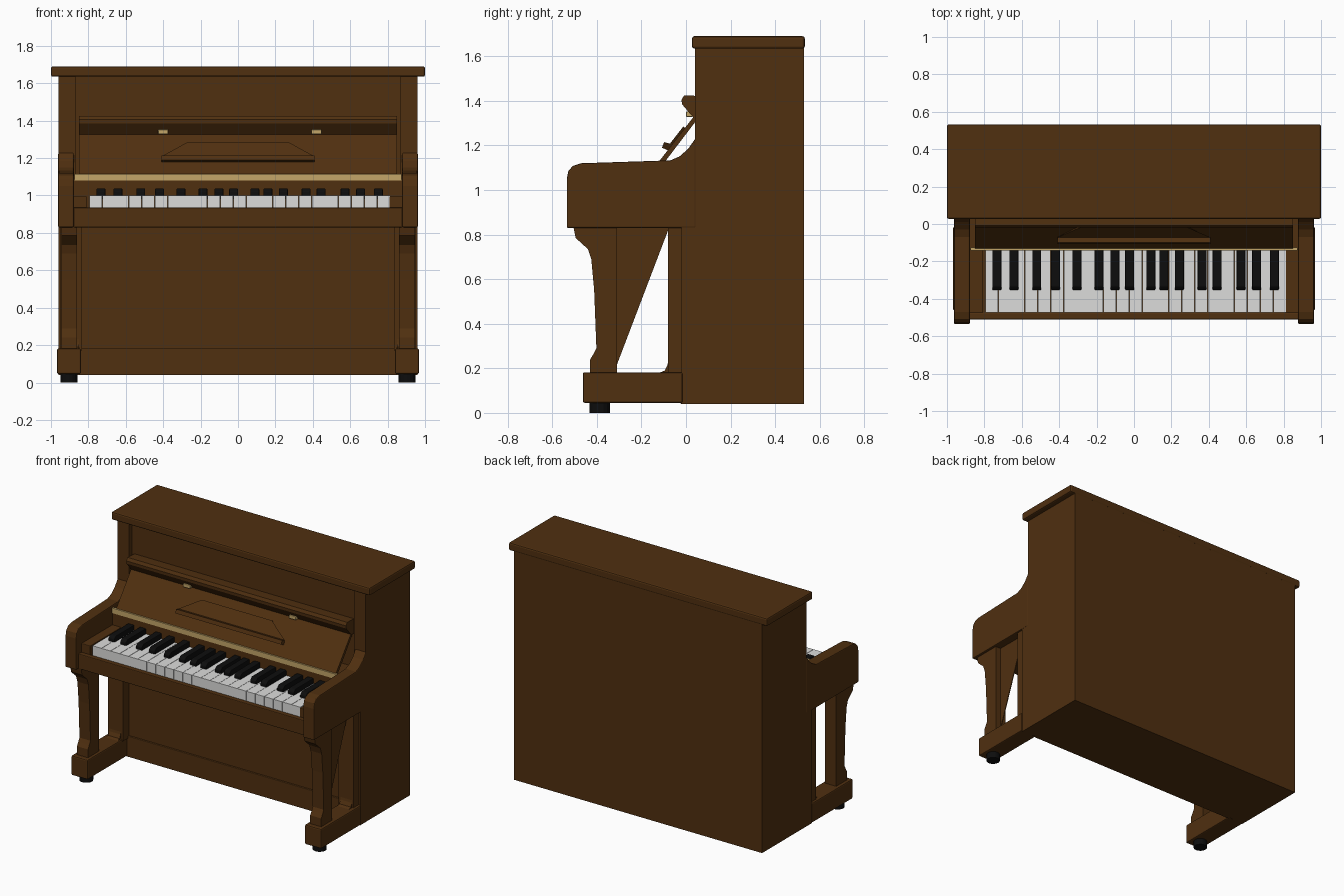
import bpy, bmesh, math


def material(name, rgb):
    m = bpy.data.materials.new(name)
    m.diffuse_color = (*rgb, 1)
    return m


WOOD = material("brown wood", (0.080, 0.029, 0.005))
IVORY = material("white keys", (0.72, 0.72, 0.71))
BLACK = material("black", (0.004, 0.004, 0.004))
BRASS = material("brass", (0.55, 0.38, 0.14))


def finish(bm, name, mat, bevel=0.0):
    bmesh.ops.recalc_face_normals(bm, faces=bm.faces)
    me = bpy.data.meshes.new(name)
    bm.to_mesh(me)
    bm.free()
    me.materials.append(mat)
    ob = bpy.data.objects.new(name, me)
    bpy.context.collection.objects.link(ob)
    if bevel:
        b = ob.modifiers.new("bevel", 'BEVEL')
        b.width, b.segments, b.limit_method = bevel, 2, 'ANGLE'
        b.angle_limit = math.radians(40)
    return ob


def prism(name, pts, x0, x1, mat=WOOD, bevel=0.0):
    """Extrude a (y, z) profile along x."""
    bm = bmesh.new()
    face = bm.faces.new([bm.verts.new((x0, y, z)) for y, z in pts])
    ext = bmesh.ops.extrude_face_region(bm, geom=[face])
    for v in ext["geom"]:
        if isinstance(v, bmesh.types.BMVert):
            v.co.x = x1
    return finish(bm, name, mat, bevel)


def box(name, x0, x1, y0, y1, z0, z1, mat=WOOD, bevel=0.0):
    return prism(name, [(y0, z0), (y1, z0), (y1, z1), (y0, z1)], x0, x1, mat, bevel)


def disc(name, x, y, z0, z1, r, mat):
    bm = bmesh.new()
    bmesh.ops.create_cone(bm, cap_ends=True, segments=16, radius1=r, radius2=r, depth=z1 - z0)
    bmesh.ops.translate(bm, verts=bm.verts, vec=(x, y, (z0 + z1) / 2))
    return finish(bm, name, mat)


# Cabinet
box("cabinet_core", -0.88, 0.88, 0.07, 0.53, 0.04, 1.64)
box("lid", -1.0, 1.0, 0.027, 0.533, 1.635, 1.69, bevel=0.01)
box("lower_panel", -0.88, 0.88, -0.012, 0.08, 0.04, 0.84)
box("toe_rail", -0.85, 0.85, -0.025, 0.0, 0.04, 0.185, bevel=0.004)

# Keybed and key surround
box("keybed", -0.88, 0.88, -0.49, 0.08, 0.83, 0.925)
box("key_slip", -0.88, 0.88, -0.51, -0.475, 0.83, 0.935, bevel=0.005)
box("key_backboard", -0.88, 0.88, -0.135, 0.08, 0.92, 1.085)
box("brass_strip", -0.875, 0.875, -0.142, -0.125, 1.08, 1.115, BRASS)

# Leaning fallboard with its music ledge and upper rail
prism("fallboard", [(-0.135, 1.11), (-0.115, 1.10), (0.045, 1.31), (0.035, 1.33)], -0.85, 0.85)
prism("upper_rail", [(-0.018, 1.385), (0.037, 1.32), (0.075, 1.32), (0.075, 1.42),
                     (0.035, 1.423), (-0.008, 1.425), (-0.02, 1.405)], -0.85, 0.85)
ledge = prism("music_ledge", [(-0.108, 1.19), (-0.075, 1.175), (0.0, 1.275), (-0.012, 1.285),
                              (-0.072, 1.208), (-0.098, 1.215)], -0.41, 0.41)
for v in ledge.data.vertices:          # taper toward the top
    if v.co.z > 1.25:
        v.co.x *= 0.66
for x in (-0.4, 0.42):
    box("brass_clip", x - 0.027, x + 0.027, 0.0, 0.03, 1.328, 1.352, BRASS, 0.004)

# Sides: panels, arms, legs, posts, feet, casters
arm = [(0.045, 0.83), (-0.535, 0.83), (-0.535, 1.05), (-0.528, 1.085), (-0.508, 1.108),
       (-0.47, 1.12), (-0.07, 1.133), (-0.03, 1.15), (0.01, 1.185), (0.045, 1.235)]
leg = [(-0.505, 0.835), (-0.495, 0.785), (-0.47, 0.762), (-0.44, 0.735), (-0.425, 0.69),
       (-0.412, 0.55), (-0.402, 0.29), (-0.415, 0.265), (-0.43, 0.24), (-0.43, 0.175),
       (-0.31, 0.175), (-0.31, 0.835)]
bracket = [(-0.12, 0.18), (-0.095, 0.19), (-0.083, 0.215), (-0.075, 0.26), (-0.075, 0.18)]
for s in (-1, 1):
    box("side_panel", s * 0.87, s * 0.96, 0.04, 0.53, 0.04, 1.64)
    box("lower_side", s * 0.87, s * 0.96, -0.02, 0.045, 0.04, 0.84)
    prism("arm", arm, s * 0.878, s * 0.962, bevel=0.006)
    prism("front_leg", leg, s * 0.86, s * 0.945)
    box("rear_post", s * 0.835, s * 0.95, -0.08, -0.01, 0.17, 0.835)
    prism("post_bracket", bracket, s * 0.85, s * 0.94)
    box("foot", s * 0.84, s * 0.967, -0.463, -0.015, 0.045, 0.182, bevel=0.008)
    disc("caster", s * 0.903, -0.387, 0.0, 0.05, 0.045, BLACK)
    box("key_block", s * 0.81, s * 0.88, -0.476, -0.13, 0.92, 0.995, bevel=0.004)

# Thin web behind the right leg
prism("leg_web", [(-0.32, 0.19), (-0.08, 0.82), (-0.08, 0.835), (-0.32, 0.835)], 0.898, 0.904)

# White keys
count, x_start, x_end = 23, -0.795, 0.815
step = (x_end - x_start) / count
for i in range(count):
    x = x_start + i * step
    box("white_key", x + 0.001, x + step - 0.001, -0.474, -0.13, 0.92, 1.0, IVORY)

# Black keys
for x in (-0.733, -0.642, -0.52, -0.42, -0.305, -0.187, -0.102, -0.023, 0.09, 0.16,
          0.242, 0.364, 0.444, 0.572, 0.656, 0.75):
    prism("black_key", [(-0.353, 0.98), (-0.13, 0.98), (-0.13, 1.037), (-0.335, 1.037),
                        (-0.353, 1.02)], x - 0.024, x + 0.024, BLACK, 0.005)
